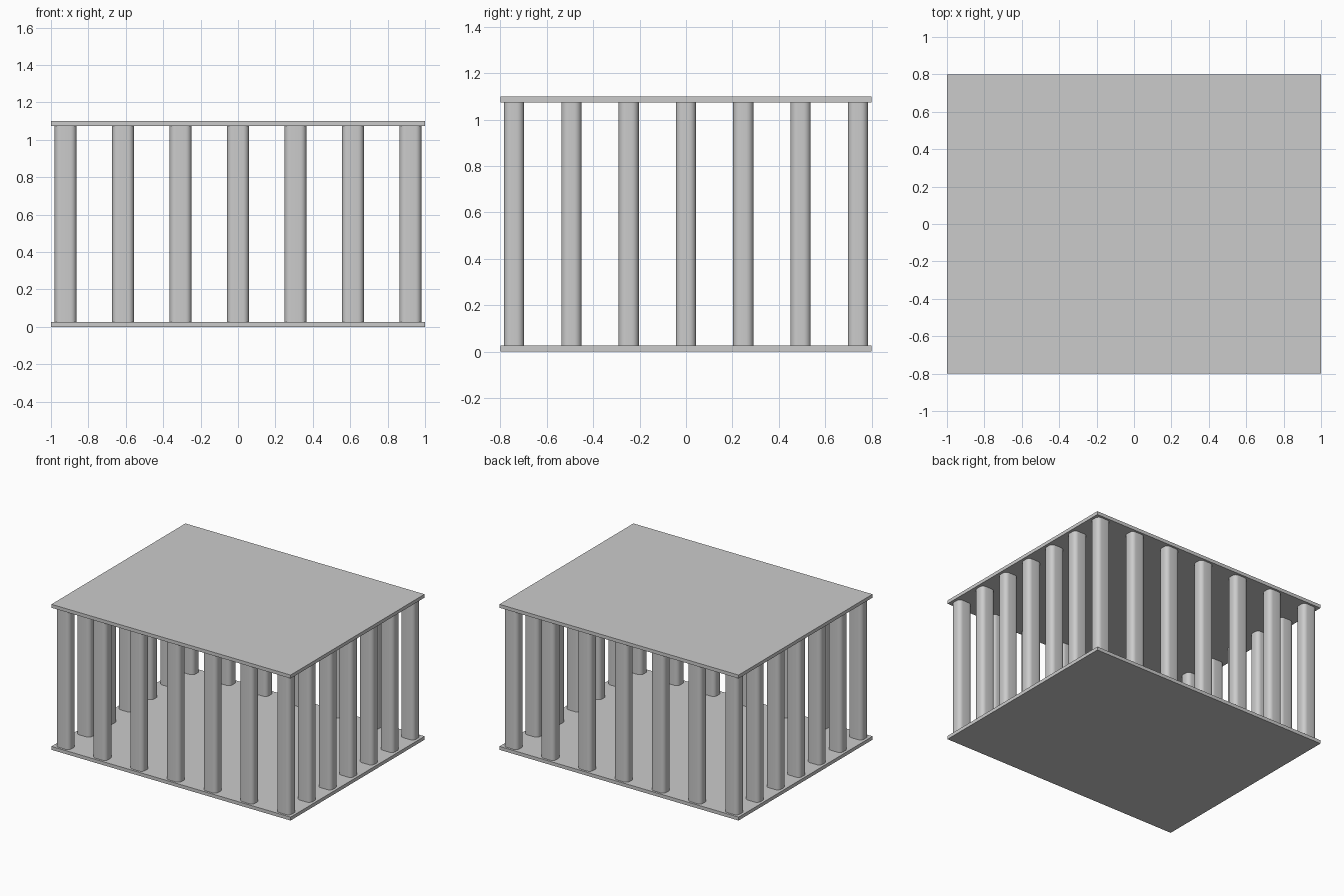
import bpy, bmesh, math

if "Cube" in bpy.data.objects:
    bpy.data.objects.remove(bpy.data.objects["Cube"])

HEIGHT, PLATE = 1.10, 0.026
SPAN_X, SPAN_Y = 0.922, 0.741      # corner column centres
COL_X, COL_Y, RADIUS = 0.116, 0.087, 0.031
COUNT = 7                          # columns per side, corners included


def plate(name, z):
    bpy.ops.mesh.primitive_cube_add(size=1, location=(0, 0, z))
    ob = bpy.context.object
    ob.name = name
    ob.scale = (2.0, 1.6, PLATE)
    bpy.ops.object.transform_apply(location=False, rotation=False, scale=True)
    return ob


def column_mesh():
    # Rounded-rectangle profile extruded between the plates
    bm = bmesh.new()
    steps = 6
    verts = []
    for corner, (sx, sy) in enumerate([(1, 1), (-1, 1), (-1, -1), (1, -1)]):
        for i in range(steps + 1):
            a = (corner + i / steps) * math.pi / 2
            verts.append(bm.verts.new((
                sx * (COL_X / 2 - RADIUS) + RADIUS * math.cos(a),
                sy * (COL_Y / 2 - RADIUS) + RADIUS * math.sin(a), PLATE)))
    base = bm.faces.new(verts)
    top = bmesh.ops.extrude_face_region(bm, geom=[base], use_keep_orig=True)
    bmesh.ops.translate(bm, vec=(0, 0, HEIGHT - 2 * PLATE),
                        verts=[v for v in top["geom"] if isinstance(v, bmesh.types.BMVert)])
    bmesh.ops.recalc_face_normals(bm, faces=bm.faces[:])
    me = bpy.data.meshes.new("column")
    bm.to_mesh(me)
    bm.free()
    return me


# Floor and roof slabs
plate("floor_plate", PLATE / 2)
plate("roof_plate", HEIGHT - PLATE / 2)

# Columns around the perimeter only
mesh = column_mesh()
bpy.ops.object.select_all(action='DESELECT')
last = COUNT - 1
for i in range(COUNT):
    for j in range(COUNT):
        if i in (0, last) or j in (0, last):
            ob = bpy.data.objects.new(f"column_{i}_{j}", mesh)
            ob.location = (SPAN_X * (2 * i / last - 1), SPAN_Y * (2 * j / last - 1), 0)
            bpy.context.collection.objects.link(ob)
            ob.select_set(True)
            bpy.context.view_layer.objects.active = ob
bpy.ops.object.shade_smooth_by_angle(angle=math.radians(35))
